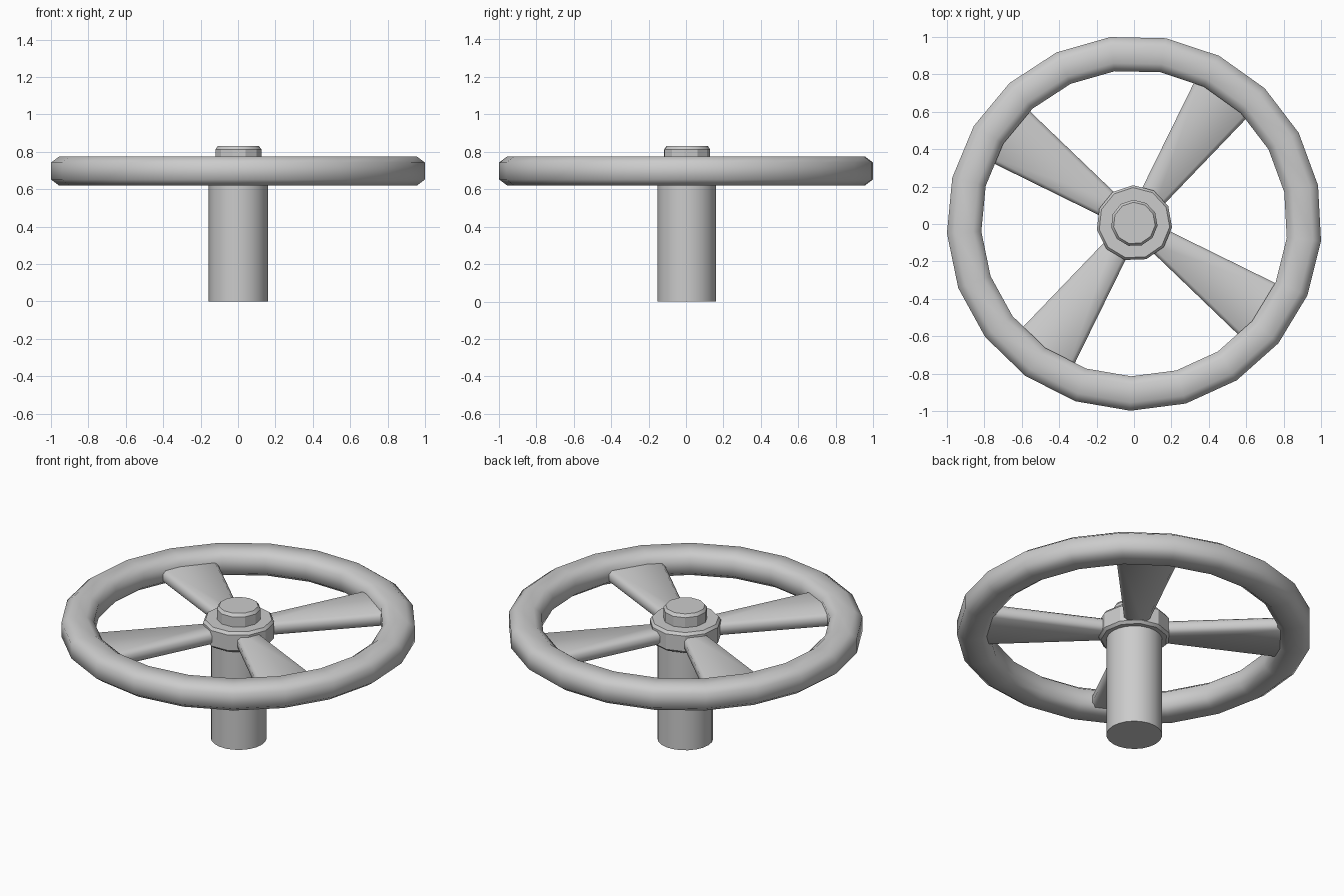
import bpy, bmesh
from math import cos, sin, radians, tau

if "Cube" in bpy.data.objects:
    bpy.data.objects.remove(bpy.data.objects["Cube"])

CX, CY = 0.0015, 0.0045


def finish(name, bm, angle):
    bmesh.ops.recalc_face_normals(bm, faces=bm.faces)
    me = bpy.data.meshes.new(name)
    bm.to_mesh(me)
    bm.free()
    ob = bpy.data.objects.new(name, me)
    bpy.context.collection.objects.link(ob)
    bpy.ops.object.select_all(action='DESELECT')
    ob.select_set(True)
    bpy.context.view_layer.objects.active = ob
    bpy.ops.object.shade_smooth_by_angle(angle=radians(angle))
    return ob


def lathe(name, profile, sides, phase, closed=False, angle=30):
    """Revolve (radius, z) points round the axis; open profiles get end caps."""
    bm = bmesh.new()
    rings = []
    for r, z in profile:
        rings.append([bm.verts.new((CX + r * cos(a), CY + r * sin(a), z))
                      for a in (radians(phase) + tau * i / sides for i in range(sides))])
    pairs = list(zip(rings, rings[1:]))
    if closed:
        pairs.append((rings[-1], rings[0]))
    else:
        bm.faces.new(rings[0])
        bm.faces.new(rings[-1])
    for a, b in pairs:
        for i in range(sides):
            j = (i + 1) % sides
            bm.faces.new((a[i], a[j], b[j], b[i]))
    return finish(name, bm, angle)


# Rim: chunky octagonal section swept round 21 sides
mid_r, mid_z = 0.911, 0.697
section = [(0.092, -0.045), (0.092, 0.045), (0.048, 0.078), (-0.048, 0.078),
           (-0.092, 0.045), (-0.092, -0.045), (-0.048, -0.078), (0.048, -0.078)]
lathe("rim", [(mid_r + r, mid_z + z) for r, z in section], 21, -91.2, True, 60)

# Column, hub and centre cap
lathe("column", [(0.158, 0), (0.158, 0.65)], 22, 0)
lathe("hub", [(0.188, 0.622), (0.203, 0.637), (0.203, 0.733), (0.19, 0.75)], 11, 92)
lathe("centre_cap", [(0.125, 0.74), (0.125, 0.812), (0.112, 0.83)], 11, 92)

# Four flaring spokes with softened long edges
for k in range(4):
    a = radians(55 + 90 * k)
    bm = bmesh.new()
    ends = []
    for u, w in ((0.12, 0.064), (0.88, 0.182)):
        ring = []
        for v, z in ((-w, 0.66), (-w, 0.70), (-w + 0.02, 0.72), (w - 0.02, 0.72),
                     (w, 0.70), (w, 0.66), (w - 0.02, 0.64), (-w + 0.02, 0.64)):
            ring.append(bm.verts.new((CX + u * cos(a) - v * sin(a),
                                      CY + u * sin(a) + v * cos(a), z)))
        ends.append(ring)
        bm.faces.new(ring)
    for i in range(8):
        j = (i + 1) % 8
        bm.faces.new((ends[0][i], ends[0][j], ends[1][j], ends[1][i]))
    finish("spoke_%d" % (k + 1), bm, 50)
